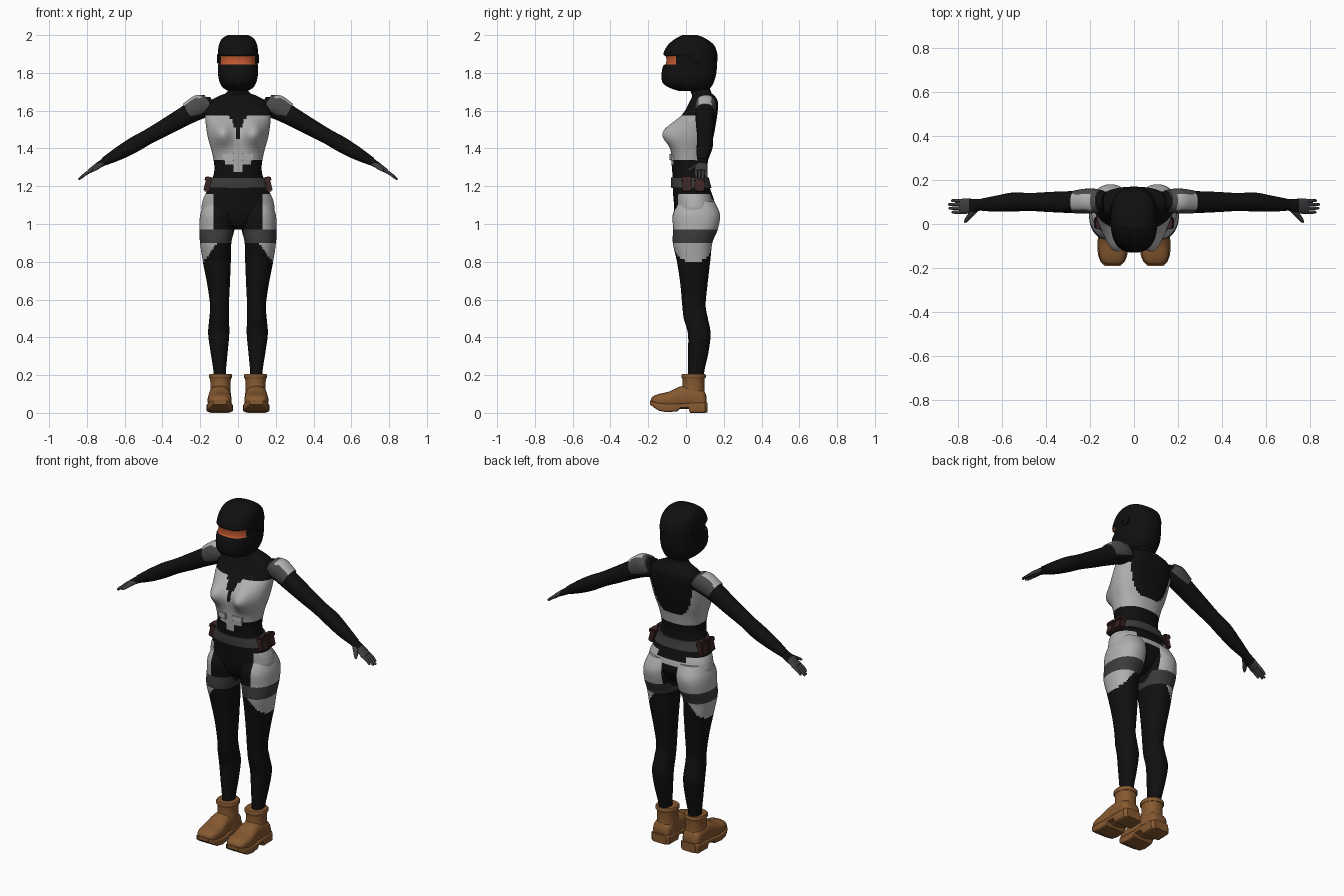
import bpy, bmesh, math
from mathutils import Vector

cube = bpy.data.objects.get("Cube")
if cube:
    bpy.data.objects.remove(cube, do_unlink=True)

COLOURS = {
    "suit_black": (.005, .005, .005),
    "panel_light_grey": (.43, .43, .43),
    "strap_dark_grey": (.045, .045, .045),
    "pad_grey": (.07, .07, .07),
    "glove_grey": (.05, .05, .055),
    "boot_brown": (.24, .1, .03),
    "visor_orange": (.55, .1, .03),
    "pouch_maroon": (.045, .018, .018),
}
MATS = {}
for label, rgb in COLOURS.items():
    m = bpy.data.materials.new(label)
    m.use_nodes = True
    m.diffuse_color = (*rgb, 1)
    m.node_tree.nodes["Principled BSDF"].inputs["Base Color"].default_value = (*rgb, 1)
    MATS[label] = m
BLACK, LIGHT, STRAP, PAD, GLOVE, BOOT, VISOR, POUCH = COLOURS


def finish(name, bm, mat, rule=None, mirror=False, cuts=(), angle=40):
    """Cut colour borders, paint faces by rule, shade and link."""
    for axis, value in cuts:
        no = Vector((axis == "x", axis == "y", axis == "z"))
        bmesh.ops.bisect_plane(bm, geom=bm.verts[:] + bm.edges[:] + bm.faces[:],
                               plane_co=no * value, plane_no=no)
    bmesh.ops.recalc_face_normals(bm, faces=bm.faces)
    slots = [mat]
    for f in bm.faces:
        f.smooth = True
        if rule:
            key = rule(f.calc_center_median(), f.normal)
            if key not in slots:
                slots.append(key)
            f.material_index = slots.index(key)
    mesh = bpy.data.meshes.new(name)
    bm.to_mesh(mesh)
    bm.free()
    for key in slots:
        mesh.materials.append(MATS[key])
    mesh.set_sharp_from_angle(angle=math.radians(angle))
    ob = bpy.data.objects.new(name, mesh)
    bpy.context.collection.objects.link(ob)
    if mirror:
        ob.modifiers.new("mirror", "MIRROR").use_mirror_merge = False
    return ob


def spline(rows, sub):
    """Catmull-Rom through rows of numbers."""
    out = []
    for i in range(len(rows) - 1):
        a, b, c, d = rows[max(i - 1, 0)], rows[i], rows[i + 1], rows[min(i + 2, len(rows) - 1)]
        for s in range(sub):
            t = s / sub
            out.append([q + t / 2 * (r - p + t * (2 * p - 5 * q + 4 * r - s4 + t * (3 * (q - r) + s4 - p)))
                        for p, q, r, s4 in zip(a, b, c, d)])
    return out + [list(rows[-1])]


def loft(name, rings, mat, n=40, power=2.2, sub=6, shape=None, **kw):
    """Skin superellipse rings, each a centre and two radius vectors."""
    bm = bmesh.new()
    loops = []
    for row in spline([[*c, *u, *v] for c, u, v in rings], sub):
        c, u, v = Vector(row[:3]), Vector(row[3:6]), Vector(row[6:])
        loop = []
        for k in range(n):
            a = math.tau * (k + .5) / n
            ca, sa = math.cos(a), math.sin(a)
            p = c + u * math.copysign(abs(ca) ** (2 / power), ca) + v * math.copysign(abs(sa) ** (2 / power), sa)
            loop.append(bm.verts.new(shape(p) if shape else p))
        loops.append(loop)
    for lo, hi in zip(loops, loops[1:]):
        for k in range(n):
            j = (k + 1) % n
            bm.faces.new((lo[k], lo[j], hi[j], hi[k]))
    bm.faces.new(loops[0])
    bm.faces.new(loops[-1])
    return finish(name, bm, mat, **kw)


def upright(rows, cx=0):
    """Rows of height, half width, front y, back y."""
    return [((cx, (f + b) / 2, z), (rx, 0, 0), (0, (b - f) / 2, 0)) for z, rx, f, b in rows]


def along_arm(rows, u=(0, 1, 0)):
    """Rows of x, y, z, depth radius, thickness radius."""
    return [((x, y, z), Vector(u) * ry, Vector((.5, 0, .87)) * rn) for x, y, z, ry, rn in rows]


def along_foot(rows, cx):
    """Rows of y, half width, bottom z, top z."""
    return [((cx, y, (lo + hi) / 2), (rx, 0, 0), (0, 0, (hi - lo) / 2)) for y, rx, lo, hi in rows]


def box(name, centre, size, turn, mat, bevel):
    bm = bmesh.new()
    bmesh.ops.create_cube(bm, size=1)
    bmesh.ops.scale(bm, vec=size, verts=bm.verts)
    bmesh.ops.bevel(bm, geom=bm.edges[:], offset=bevel, segments=2, affect="EDGES")
    for v in bm.verts:
        v.co.rotate(turn)
        v.co += Vector(centre)
    return finish(name, bm, mat, mirror=True)


# Suit colour layout: bodice panels, hip panels and thigh straps
def suit(c, n):
    x, y, z = abs(c.x), c.y, c.z
    back = y > .05
    if z > 1.25:
        if back:
            top = min(1.575, 1.4 + .18 * (x / .14) ** 4)
            return LIGHT if 1.335 < z < top else BLACK
        low = 1.275 if x < .025 else 1.315 if x < .07 else 1.34
        vee = .05 * max(0, (z - 1.45) / .125) ** 1.5
        return LIGHT if low < z < 1.575 and x >= vee else BLACK
    if .9 < z < .97 and x > .03:
        return STRAP
    if z >= .97:
        if back and x < .05:
            return LIGHT if 1.1 < z < 1.13 else BLACK
        if back:
            return LIGHT if z < (1.13 if x < .09 else 1.16) else BLACK
        return LIGHT if x > .13 and z < 1.16 else BLACK
    return LIGHT if z > .79 + 1.3 * max(0, .19 - x) else BLACK


def bust(p):
    for s in (-1, 1):
        g = math.exp(-((p.x - s * .085) / .042) ** 2 / 2 - ((p.z - 1.48) / .047) ** 2 / 2)
        p.y -= .07 * g * min(1, max(0, (.04 - p.y) / .08))
    return p


SUIT_CUTS = [("z", h) for h in (1.575, 1.34, 1.335, 1.315, 1.275, 1.16, 1.13, 1.1, .97, .9)]
SUIT_CUTS += [("x", s * w) for s in (-1, 1) for w in (.025, .05, .07, .13)] + [("y", .05)]

# Torso, pelvis and neck
loft("torso", upright([
    (.97, .03, 0, .08), (1, .1, -.04, .12), (1.06, .185, -.06, .155), (1.12, .188, -.065, .15),
    (1.18, .162, -.07, .13), (1.24, .135, -.07, .113), (1.3, .125, -.075, .112),
    (1.38, .138, -.078, .125), (1.46, .16, -.07, .145), (1.54, .172, -.045, .16),
    (1.6, .172, -.005, .168), (1.65, .15, .02, .168), (1.68, .095, .033, .15),
    (1.7, .058, .025, .132), (1.76, .05, .02, .12)]),
    BLACK, n=72, power=2.3, sub=8, shape=bust, rule=suit, cuts=SUIT_CUTS, angle=60)

# Legs
legs = [(1.12, .09, .055, .085, .095), (1.05, .105, .055, .095, .125), (.97, .112, .05, .093, .118),
        (.9, .118, .035, .083, .105), (.8, .112, .04, .074, .088), (.68, .103, .042, .06, .072),
        (.57, .098, .042, .05, .062), (.5, .1, .052, .052, .064), (.42, .102, .07, .056, .06),
        (.32, .1, .065, .045, .054), (.22, .097, .054, .033, .043), (.15, .097, .05, .032, .042)]
loft("leg", [((cx, cy, z), (rx, 0, 0), (0, ry, 0)) for z, cx, cy, rx, ry in legs],
     BLACK, n=56, sub=8, rule=suit, cuts=SUIT_CUTS, mirror=True, angle=60)

# Belt, pouches and abdomen plates
loft("belt", upright([(1.19, .167, -.078, .136), (1.22, .154, -.08, .127), (1.245, .143, -.079, .122)]),
     STRAP, n=56, power=2.3)
for i, y in enumerate((.005, .072)):
    turn = Vector((0, 0, 1)).rotation_difference(Vector((-.25, 0, 1))).to_matrix()
    box(f"pouch_{i + 1}", (.158, y, 1.21), (.034, .052, .08), turn, POUCH, .006)
    box(f"pouch_flap_{i + 1}", (.155, y, 1.236), (.042, .056, .026), turn, POUCH, .005)
slant = Vector((0, -1, 0)).rotation_difference(Vector((.22, -1, 0))).to_matrix()
box("abdomen_plate", (.05, -.074, 1.355), (.06, .014, .038), slant, LIGHT, .004)

# Arms and shoulder pads
loft("arm", along_arm([
    (.12, .1, 1.625, .045, .055), (.2, .105, 1.615, .052, .06), (.28, .1, 1.572, .05, .051),
    (.38, .1, 1.515, .046, .045), (.47, .1, 1.465, .041, .04), (.55, .1, 1.42, .043, .041),
    (.63, .092, 1.374, .036, .035), (.71, .087, 1.33, .025, .022)]), BLACK, mirror=True)


def pad_rule(c, n):
    return LIGHT if c.x > .195 and abs(c.y - .1) < .036 and n.z > .35 and n.x < .95 else PAD


loft("shoulder_pad", along_arm([
    (.15, .105, 1.637, .05, .052), (.2, .105, 1.625, .057, .062), (.265, .101, 1.59, .053, .053)]),
    PAD, rule=pad_rule, mirror=True)

# Hands
loft("palm", along_arm([
    (.69, .088, 1.34, .023, .021), (.74, .082, 1.31, .033, .017), (.79, .08, 1.278, .035, .011)]),
    BLACK, n=24, rule=lambda c, n: GLOVE if c.x > .75 else BLACK, cuts=[("x", .75)], mirror=True)
for i, tip in enumerate((.83, .843, .845, .832)):
    y = .054 + i * .0175
    z = 1.278 - (tip - .78) * .6
    loft(f"finger_{i + 1}", along_arm([
        (.775, y, 1.285, .0085, .01), (.81, y, 1.263, .008, .0085), (tip - .005, y, z, .006, .006),
        (tip, y, z - .002, .002, .002)]), GLOVE, n=12, power=2, sub=3, mirror=True)
loft("thumb", along_arm([
    (.715, .075, 1.325, .015, .014), (.74, .045, 1.305, .012, .012), (.762, .018, 1.288, .009, .009),
    (.77, .007, 1.282, .003, .003)], u=(.7, .7, 0)), GLOVE, n=12, power=2, sub=3, mirror=True)

# Helmet with visor band and ear discs
loft("helmet", upright([
    (1.705, .05, -.04, .1), (1.72, .078, -.085, .128), (1.745, .095, -.122, .145),
    (1.785, .105, -.13, .158), (1.835, .106, -.122, .165), (1.85, .104, -.106, .165),
    (1.885, .104, -.106, .167), (1.9, .107, -.12, .166), (1.945, .102, -.098, .15),
    (1.98, .086, -.058, .108), (2, .055, -.02, .06)]),
    BLACK, n=56, power=2.5, cuts=[("z", 1.845), ("z", 1.89), ("y", -.052)],
    rule=lambda c, n: VISOR if 1.845 < c.z < 1.89 and c.y < -.052 else BLACK)
loft("ear_disc", [((x, .055, 1.875), (0, r, 0), (0, 0, r)) for x, r in ((.09, .026), (.108, .026), (.111, .022))],
     BLACK, n=24, power=2, sub=1, mirror=True)

# Boots: shaft, collar, foot, stepped sole
loft("boot_shaft", upright([
    (.05, .058, -.04, .102), (.1, .055, -.03, .1), (.15, .053, -.018, .097), (.2, .058, -.02, .1)], .093),
    BOOT, mirror=True)
loft("boot_collar", upright([(.182, .058, -.021, .101), (.188, .062, -.025, .105),
                             (.2, .062, -.025, .105), (.206, .058, -.021, .101)], .093),
     BOOT, sub=1, mirror=True)
loft("boot_foot", along_foot([
    (.108, .035, .04, .09), (.09, .054, .02, .12), (.03, .057, .02, .14), (-.03, .058, .02, .14),
    (-.09, .064, .02, .113), (-.145, .06, .03, .1), (-.175, .046, .038, .088), (-.185, .028, .045, .075)], .097),
    BOOT, power=2.6, mirror=True)
loft("boot_sole", along_foot([
    (.115, .045, .004, .056), (.1, .06, 0, .056), (.022, .062, 0, .054), (.012, .062, .026, .052),
    (-.03, .064, .026, .05), (-.045, .066, .008, .048), (-.1, .07, .004, .048), (-.14, .067, .01, .052),
    (-.17, .056, .028, .06), (-.19, .036, .045, .066)], .097),
    BOOT, n=32, power=7, sub=1, mirror=True, angle=30)
